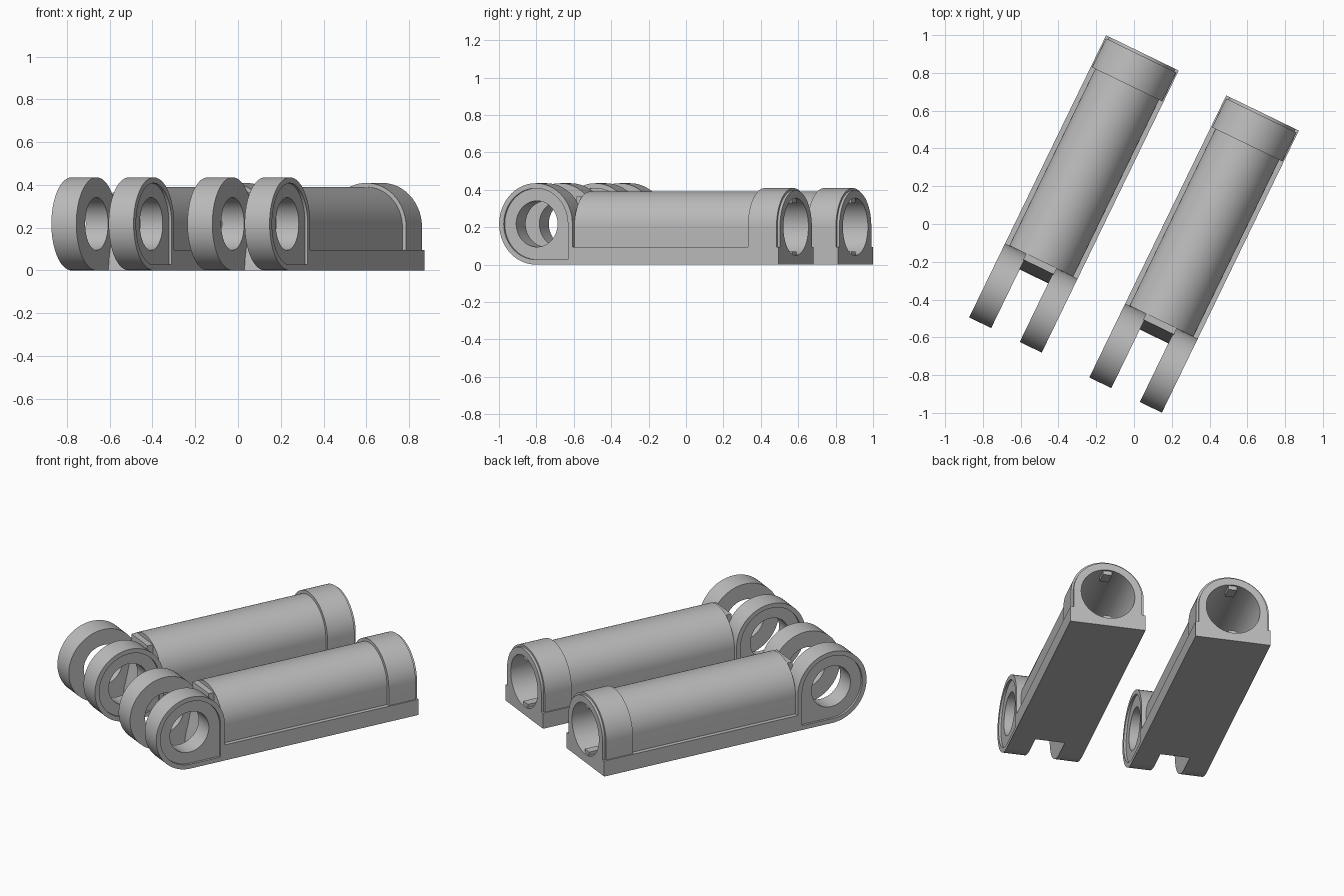
import bpy, bmesh, math
from mathutils import Matrix, Vector

if "Cube" in bpy.data.objects:
    bpy.data.objects.remove(bpy.data.objects["Cube"])

grey = bpy.data.materials.new("plain grey")
grey.diffuse_color = (0.5, 0.5, 0.5, 1)
grey.use_nodes = True
grey.node_tree.nodes["Principled BSDF"].inputs["Base Color"].default_value = grey.diffuse_color

ANGLE = math.radians(-25.9)
PIVOT_Y, PIVOT_Z, EAR_R = -0.6125, 0.2175, 0.2175
HALF_W, BASE_H, BORE_Z, BORE_R = 0.2135, 0.095, 0.202, 0.153


def arc(cx, cz, r, a0, a1, n):
    return [(cx + r * math.cos(math.radians(a0 + (a1 - a0) * i / n)),
             cz + r * math.sin(math.radians(a0 + (a1 - a0) * i / n))) for i in range(n + 1)]


def circle(cx, cz, r, n=64):
    return arc(cx, cz, r, 0, 360, n)[:-1]


def extrude(name, loops, start, end, axis, place):
    """Extrude a profile (outer loop plus holes) along local x or y."""
    def to3d(p):
        return Vector((p[0], start, p[1])) if axis == "y" else Vector((start, p[0], p[1]))
    bm = bmesh.new()
    edges = []
    for loop in loops:
        vs = [bm.verts.new(to3d(p)) for p in loop]
        edges += [bm.edges.new((vs[i - 1], vs[i])) for i in range(len(vs))]
    if len(loops) == 1:
        bm.faces.new(vs)
    else:
        bmesh.ops.triangle_fill(bm, edges=edges, use_beauty=True)
    out = bmesh.ops.extrude_face_region(bm, geom=bm.faces[:], use_keep_orig=True)
    move = Vector((0, end - start, 0)) if axis == "y" else Vector((end - start, 0, 0))
    bmesh.ops.translate(bm, vec=move, verts=[g for g in out["geom"] if isinstance(g, bmesh.types.BMVert)])
    bmesh.ops.recalc_face_normals(bm, faces=bm.faces[:])
    me = bpy.data.meshes.new(name)
    bm.to_mesh(me)
    bm.free()
    me.materials.append(grey)
    ob = bpy.data.objects.new(name, me)
    bpy.context.collection.objects.link(ob)
    ob.matrix_world = place
    bpy.ops.object.select_all(action="DESELECT")
    ob.select_set(True)
    bpy.context.view_layer.objects.active = ob
    bpy.ops.object.shade_smooth_by_angle(angle=math.radians(30))
    return ob


def body_profile(r):
    """Flat base with an arched top of radius r."""
    return ([(-HALF_W, 0), (HALF_W, 0), (HALF_W, BASE_H), (r, BASE_H)]
            + arc(0, BORE_Z, r, 0, 180, 48) + [(-r, BASE_H), (-HALF_W, BASE_H)])


def ear_profile(inset):
    """Round ear with a square rear lower corner."""
    r = EAR_R - inset
    back = PIVOT_Y + r
    return arc(PIVOT_Y, PIVOT_Z, r, 0, 270, 60) + [(back, inset)]


def build_unit(label, x, y):
    place = Matrix.Translation((x, y, 0)) @ Matrix.Rotation(ANGLE, 4, "Z")
    bore = circle(0, BORE_Z, BORE_R)

    # Barrel: closed front, hollow middle, wider collar and end lip
    extrude(label + "_front_cap", [body_profile(0.188)], -0.395, -0.35, "y", place)
    extrude(label + "_barrel", [body_profile(0.188), bore], -0.35, 0.645, "y", place)
    extrude(label + "_collar", [body_profile(0.207), bore], 0.645, 0.815, "y", place)
    extrude(label + "_end_lip", [body_profile(0.195), bore], 0.815, 0.83, "y", place)

    # Keys inside the mouth of the bore
    for part, z0, z1 in (("_top_key", 0.33, 0.36), ("_bottom_key", 0.045, 0.07)):
        extrude(label + part, [[(-0.025, z0), (0.025, z0), (0.025, z1), (-0.025, z1)]],
                0.74, 0.82, "y", place)

    # Sloped web between the fork ears
    web = [(-0.39, 0), (-0.485, 0), (-0.48, 0.05), (-0.462, 0.12), (-0.445, 0.2),
           (-0.435, 0.28), (-0.43, 0.365), (-0.39, 0.365)]
    extrude(label + "_web", [web], -0.09, 0.09, "x", place)

    # Fork ears, each with a raised rim on the outside
    for side, s in (("left", -1), ("right", 1)):
        extrude(f"{label}_{side}_ear",
                [ear_profile(0), circle(PIVOT_Y, PIVOT_Z, 0.123)], s * 0.084, s * 0.2, "x", place)
        extrude(f"{label}_{side}_ear_rim",
                [ear_profile(0), ear_profile(0.027)], s * 0.2, s * HALF_W, "x", place)


build_unit("left_unit", -0.318, 0.159)
build_unit("right_unit", 0.318, -0.159)
